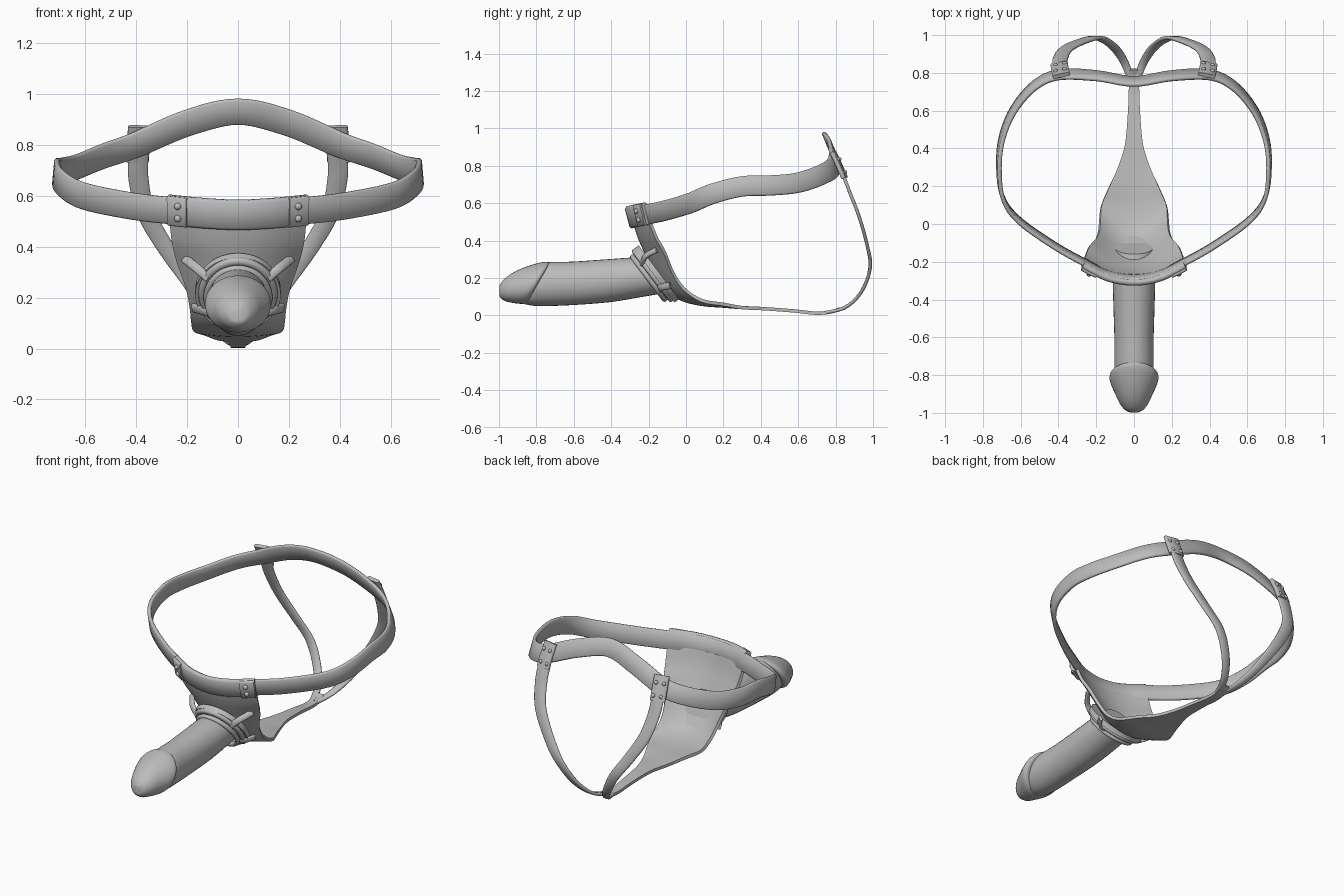
import bpy, bmesh, math
from mathutils import Vector

if "Cube" in bpy.data.objects:
    bpy.data.objects.remove(bpy.data.objects["Cube"])

grey = bpy.data.materials.new("soft_grey")
grey.use_nodes = True
COLOR = (0.5, 0.5, 0.5, 1)
grey.diffuse_color = COLOR
grey.node_tree.nodes["Principled BSDF"].inputs["Base Color"].default_value = COLOR


def finish(ob, name, angle=40):
    ob.name = ob.data.name = name
    ob.data.materials.clear()
    ob.data.materials.append(grey)
    ob.data.polygons.foreach_set("use_smooth", [True] * len(ob.data.polygons))
    ob.data.set_sharp_from_angle(angle=math.radians(angle))
    return ob


def spline(points, steps=6, cyclic=False):
    """Catmull-Rom samples through tuples of any length."""
    n = len(points)
    pick = (lambda i: points[i % n]) if cyclic else (lambda i: points[min(max(i, 0), n - 1)])
    out = []
    for i in range(n if cyclic else n - 1):
        quad = [pick(i + k) for k in (-1, 0, 1, 2)]
        for s in range(steps):
            t = s / steps
            out.append(tuple(
                0.5 * (2 * b + (c - a) * t + (2 * a - 5 * b + 4 * c - d) * t * t
                       + (3 * b - a - 3 * c + d) * t ** 3)
                for a, b, c, d in zip(*quad)))
    return out if cyclic else out + [points[-1]]


def loft(name, rings, closed=True, cyclic=False, caps=True, angle=40):
    bm = bmesh.new()
    rows = [[bm.verts.new(p) for p in ring] for ring in rings]
    m = len(rows[0])
    pairs = list(zip(rows, rows[1:])) + ([(rows[-1], rows[0])] if cyclic else [])
    for a, b in pairs:
        for j in range(m if closed else m - 1):
            k = (j + 1) % m
            bm.faces.new((a[j], a[k], b[k], b[j]))
    if closed and caps and not cyclic:
        bm.faces.new(rows[0])
        bm.faces.new(rows[-1])
    bmesh.ops.recalc_face_normals(bm, faces=bm.faces)
    mesh = bpy.data.meshes.new(name)
    bm.to_mesh(mesh)
    bm.free()
    ob = bpy.data.objects.new(name, mesh)
    bpy.context.collection.objects.link(ob)
    return finish(ob, name, angle)


def ribbon(name, points, hint, thick=0.022, cyclic=False, steps=6):
    """Flat strap through (x, y, z, width); hint gives its width direction."""
    path = spline(points, steps, cyclic)
    n, rings = len(path), []
    for i, p in enumerate(path):
        ahead = path[(i + 1) % n] if cyclic else path[min(i + 1, n - 1)]
        behind = path[i - 1] if cyclic else path[max(i - 1, 0)]
        tangent = (Vector(ahead[:3]) - Vector(behind[:3])).normalized()
        centre = Vector(p[:3])
        across = Vector(hint(centre))
        across = (across - tangent * across.dot(tangent)).normalized()
        normal = tangent.cross(across)
        w, h, c = p[3] / 2, thick / 2, thick * 0.3
        section = [(w, h - c), (w - c, h), (c - w, h), (-w, h - c),
                   (-w, c - h), (c - w, -h), (w - c, -h), (w, c - h)]
        rings.append([centre + across * u + normal * v for u, v in section])
    return loft(name, rings, cyclic=cyclic, angle=50)


def round_loft(name, stations, sides=32):
    """Rings along y: (y, z, x radius, z radius, shear)."""
    angles = [2 * math.pi * k / sides for k in range(sides)]
    return loft(name, [[(rx * math.sin(a), y + sh * math.cos(a), z + rz * math.cos(a))
                        for a in angles] for y, z, rx, rz, sh in spline(stations, 5)], angle=60)


def rivet(name, location, radius=0.014):
    bpy.ops.mesh.primitive_uv_sphere_add(segments=16, ring_count=8, radius=radius, location=location)
    finish(bpy.context.object, name)


def belt_up(p):
    return (-0.12 * p.x, -0.3 - 0.15 * p.y, 1)


def sideways(p):
    return (1, 0, 0)


# Waist belt: one half, mirrored into a loop
half = [(0, -.285, .525), (.14, -.262, .53), (.25, -.21, .54), (.42, -.115, .56),
        (.61, .02, .6), (.695, .14, .65), (.715, .3, .69), (.7, .45, .695),
        (.64, .6, .71), (.53, .73, .755), (.4, .79, .8), (.2, .785, .885), (0, .755, .93)]
loop = half + [(-x, y, z) for x, y, z in half[-2:0:-1]]
ribbon("waist_belt", [p + (.108,) for p in loop], belt_up, cyclic=True)

# Front sleeve folded over the belt
front = [(.27, -.21, .545), (.14, -.275, .532), (0, -.298, .525)]
front += [(-x, y, z) for x, y, z in front[-2::-1]]
ribbon("front_sleeve", [p + (.12,) for p in front], belt_up, thick=0.034)

# Front panel tapering into the under strap: y, z, half width, edge lift in y and z
stations = [(-.275, .5, .265, .08, .01), (-.25, .42, .255, .09, 0), (-.215, .34, .235, .1, 0),
            (-.165, .24, .2, .09, 0), (-.11, .155, .185, .08, .01), (-.03, .09, .18, .06, .02),
            (.08, .06, .172, .02, .015), (.2, .05, .13, 0, .01), (.3, .042, .085, 0, 0),
            (.42, .036, .048, 0, 0), (.58, .024, .033, 0, 0), (.7, .012, .028, 0, 0),
            (.78, .02, .027, 0, 0), (.82, .035, .022, 0, 0)]
columns = [k / 8 - 1 for k in range(17)]
panel = loft("front_panel", [[(w * u, y + dy * u * u, z + dz * u * u) for u in columns]
                             for y, z, w, dy, dz in spline(stations, 4)], closed=False)
solid = panel.modifiers.new("thickness", 'SOLIDIFY')
solid.thickness, solid.offset = 0.018, 0
panel.modifiers.new("crisp_rim", 'EDGE_SPLIT').split_angle = math.radians(50)

for s, side in ((1, "left"), (-1, "right")):
    # Rear strap from the under strap up to the belt
    strap = [(.012, .75, .016, .035), (.05, .855, .045, .042), (.11, .94, .13, .05),
             (.19, .985, .26, .058), (.28, .965, .39, .065), (.36, .925, .53, .072),
             (.39, .875, .66, .078), (.392, .84, .75, .08), (.39, .8, .84, .08)]
    ribbon(side + "_rear_strap", [(s * x, y, z, w) for x, y, z, w in strap], sideways, thick=0.018)

    # Riveted plate where the strap meets the belt
    plate = [(.396, .848, .735), (.392, .82, .8), (.385, .786, .872)]
    ribbon(side + "_rear_plate", [(s * x, y, z, .092) for x, y, z in plate],
           lambda p: (1, -.2 * s, 0), thick=0.022)
    for dx in (-.024, .024):
        for y, z in ((.845, .765), (.815, .835)):
            rivet(side + "_rear_rivet", (s * (.392 + dx), y - dx * .2, z), 0.012)

    # Front corner plate and its rivets
    corner = [(.2, -.264, .533), (.238, -.246, .537), (.274, -.226, .541)]
    ribbon(side + "_front_plate", [(s * x, y, z, .118) for x, y, z in corner], belt_up, thick=0.02)
    for y, z in ((-.252, .51), (-.265, .558)):
        rivet(side + "_front_rivet", (s * .237, y, z))

    # Small retaining tabs that hold the ring
    tab = [(.208, -.155, .352), (.165, -.215, .318), (.115, -.235, .275)]
    ribbon(side + "_upper_tab", [(s * x, y, z, .036) for x, y, z in tab],
           lambda p: (s, 0, -1), thick=0.02)
    tab = [(.175, -.085, .16), (.14, -.135, .15), (.1, -.14, .14)]
    ribbon(side + "_lower_tab", [(s * x, y, z, .036) for x, y, z in tab],
           lambda p: (0, -.5, 1), thick=0.016)

# Base flange and retaining rings, tilted to lie on the panel
tilt = (math.radians(127), 0, 0)
bpy.ops.mesh.primitive_cylinder_add(vertices=48, radius=1, depth=1, location=(0, -.157, .222), rotation=tilt)
bpy.context.object.scale = (.168, .18, .03)
finish(bpy.context.object, "base_flange")
for name, place, size in (("outer_ring", (0, -.178, .215), (.14, .158, .14)),
                          ("inner_ring", (0, -.2, .2), (.122, .14, .13))):
    bpy.ops.mesh.primitive_torus_add(major_segments=48, minor_segments=12, major_radius=1,
                                     minor_radius=.11, location=place, rotation=tilt)
    bpy.context.object.scale = size
    finish(bpy.context.object, name)

# Shaft and rounded head
round_loft("shaft", [(-.12, .215, .105, .09, -.04), (-.25, .205, .112, .105, -.02),
                     (-.4, .187, .11, .115, 0), (-.6, .172, .104, .116, 0),
                     (-.78, .165, .102, .115, 0), (-.86, .145, .08, .085, 0),
                     (-.91, .13, .04, .05, 0)])
round_loft("head", [(-.79, .175, .085, .085, .055), (-.79, .176, .118, .106, .058),
                    (-.81, .175, .13, .112, .058), (-.845, .171, .122, .108, .05),
                    (-.9, .163, .098, .094, .035), (-.95, .152, .075, .074, .02),
                    (-.985, .145, .046, .046, .01), (-.998, .142, .018, .018, 0)])
